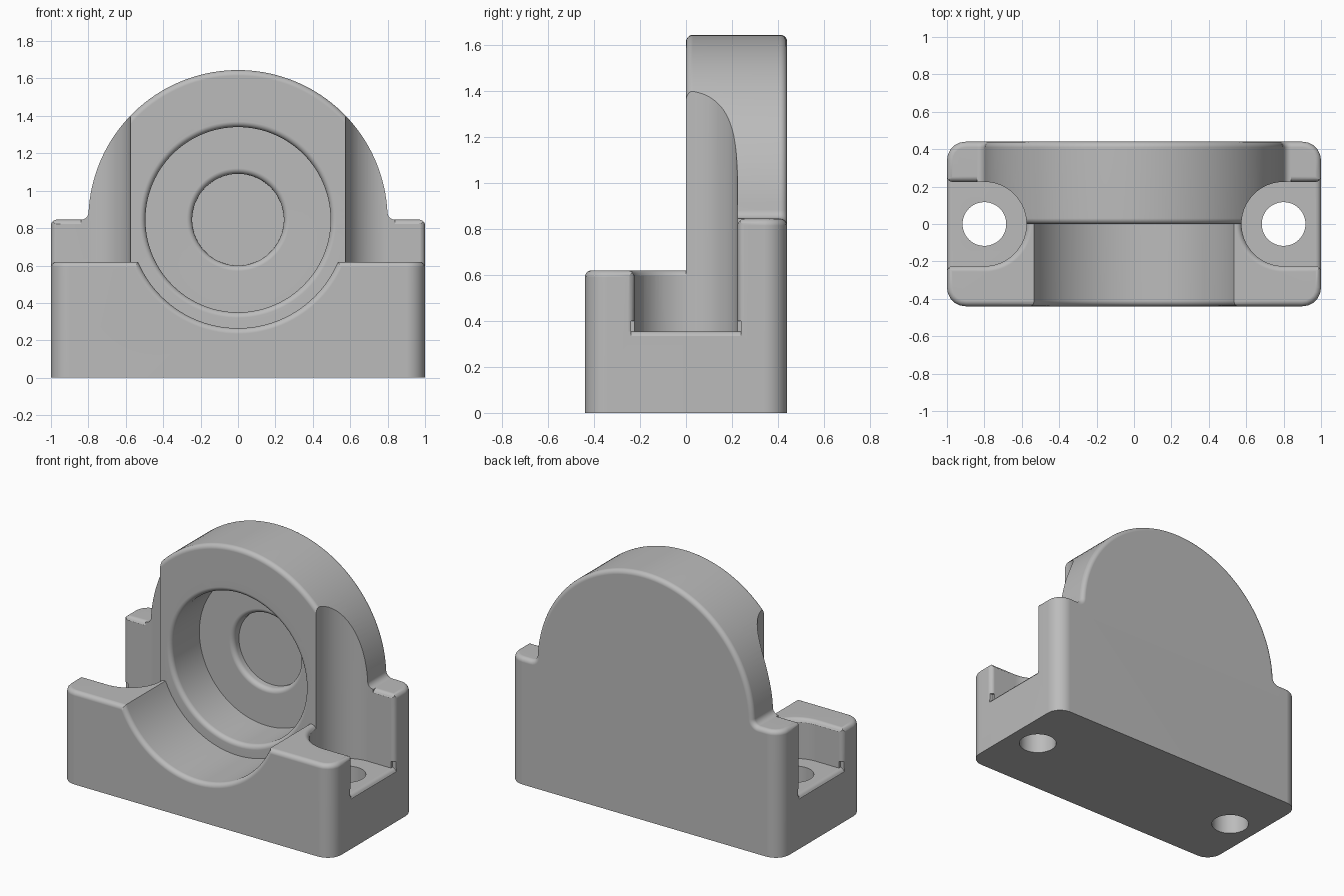
import bpy, bmesh
from math import sin, cos, radians, atan2, sqrt, degrees

cube = bpy.data.objects.get("Cube")
if cube:
    bpy.data.objects.remove(cube, do_unlink=True)

AXIS_Z = 0.845      # height of the bore axis and of the rear shoulders
DECK_Z = 0.62       # top of the front cradle
FLOOR_Z = 0.355     # bolt seat height
HALF_Y = 0.44
DISC_R = 0.8
BOLT_X, NOTCH_R, HOLE_R = 0.8, 0.225, 0.117
F = 0.03            # edge fillet

grey = bpy.data.materials.new("plain grey")
grey.use_nodes = True
grey.diffuse_color = (0.5, 0.5, 0.5, 1)
grey.node_tree.nodes["Principled BSDF"].inputs["Base Color"].default_value = (0.5, 0.5, 0.5, 1)


def arc(cx, cy, r, a0, a1, n):
    steps = [radians(a0 + (a1 - a0) * i / n) for i in range(n + 1)]
    return [(cx + r * cos(a), cy + r * sin(a)) for a in steps]


def loft(name, loops, edge_rules=()):
    """Skin equal-length loops, cap both ends, then fillet edges by rule."""
    bm = bmesh.new()
    rings = [[bm.verts.new(p) for p in loop] for loop in loops]
    n = len(rings[0])
    for a, b in zip(rings, rings[1:]):
        for i in range(n):
            j = (i + 1) % n
            bm.faces.new((a[i], a[j], b[j], b[i]))
    bm.faces.new(rings[0])
    bm.faces.new(rings[-1])
    bmesh.ops.recalc_face_normals(bm, faces=bm.faces[:])
    for size, rule in edge_rules:
        bm.normal_update()
        edges = [e for e in bm.edges if e.calc_face_angle(0) > 0.6
                 and rule((e.verts[0].co + e.verts[1].co) / 2)]
        bmesh.ops.bevel(bm, geom=edges, offset=size, offset_type='OFFSET', segments=5,
                        profile=0.5, affect='EDGES', clamp_overlap=False)
    bmesh.ops.recalc_face_normals(bm, faces=bm.faces[:])
    mesh = bpy.data.meshes.new(name)
    bm.to_mesh(mesh)
    bm.free()
    mesh.materials.append(grey)
    obj = bpy.data.objects.new(name, mesh)
    bpy.context.collection.objects.link(obj)
    return obj


def combine(target, other, operation):
    other.hide_render = True
    mod = target.modifiers.new("combine", 'BOOLEAN')
    mod.operation, mod.solver, mod.object = operation, 'EXACT', other
    bpy.context.view_layer.objects.active = target
    bpy.ops.object.modifier_apply(modifier=mod.name)
    bpy.data.objects.remove(other, do_unlink=True)


def is_corner(m):
    return abs(m.x) > 0.99 and abs(m.y) > HALF_Y - 0.01 and 0.1 < m.z < 0.6


# Rear wall: round-topped plate blending into square shoulders
blend = 0.04
blend_x = sqrt((DISC_R + blend) ** 2 - blend ** 2)
tilt = degrees(atan2(blend, blend_x))
right = [(1, 0), (1, AXIS_Z)]
right += arc(blend_x, AXIS_Z + blend, blend, 270, 180 + tilt, 6)
right += arc(0, AXIS_Z, DISC_R, tilt, 90, 36)[1:]
outline = right + [(-x, z) for x, z in reversed(right[:-1])]
body = loft("bearing_housing", [[(x, y, z) for x, z in outline] for y in (0, HALF_Y)],
            [(0.1, is_corner), (F, lambda m: m.z > 0.01)])

# Front block, overlapping into the rear wall
plan = [(-1, -HALF_Y), (1, -HALF_Y), (1, 0.1), (-1, 0.1)]
block = loft("front_block", [[(x, y, z) for x, y in plan] for z in (0, DECK_Z)],
             [(0.1, is_corner), (F, lambda m: m.z > DECK_Z - 0.01 and m.y < 0.09)])
combine(body, block, 'UNION')

# Cradle, stepped bore and shallow centre recess as one turned cutter
turned = [(0.61, -0.5)]
turned += arc(0.61, -HALF_Y + F, F, 270, 180, 5)
turned += [(0.58, 0)]
turned += arc(0.525, F, F, 270, 180, 5)
turned += [(0.495, 0.3)]
turned += arc(0.275, 0.3 + F, F, 270, 180, 5)
turned += [(0.245, 0.36)]
rings = [[(px, y, pz) for px, pz in arc(0, AXIS_Z, r, 0, 360, 112)[:-1]] for r, y in turned]
combine(body, loft("bore_cutter", rings), 'DIFFERENCE')

# Bolt seats on both sides
for s in (-1, 1):
    # open-ended slot, flared at the outer side
    lower = arc(BOLT_X, 0, NOTCH_R, 180, 270, 20)
    lower += arc(1 - F, -NOTCH_R - F, F, 90, 0, 5) + [(1.1, -NOTCH_R - F)]
    slot = lower + [(x, -y) for x, y in reversed(lower[1:])]
    combine(body, loft("slot_cutter", [[(s * x, y, z) for x, y in slot]
                                       for z in (FLOOR_Z, 2)]), 'DIFFERENCE')

    # bolt hole
    hole = arc(BOLT_X, 0, HOLE_R, 0, 360, 48)[:-1]
    combine(body, loft("hole_cutter", [[(s * x, y, z) for x, y in hole]
                                       for z in (-0.1, 0.5)]), 'DIFFERENCE')

    # rounded lip of the slot on the front deck
    lip = [(-0.02, DECK_Z - 0.05)]
    lip += arc(F, DECK_Z - F, F, 160, 90, 4) + [(F, DECK_Z + 0.05)]
    rings = []
    for grow, z in lip:
        quarter = arc(BOLT_X, 0, NOTCH_R + grow, 180, 270, 20)
        quarter += [(1.1, -NOTCH_R - grow), (1.1, 0)]
        rings.append([(s * x, y, z) for x, y in quarter])
    combine(body, loft("deck_lip_cutter", rings), 'DIFFERENCE')

    # rounded lip on the rear shoulder
    lip = [(NOTCH_R - 0.02, AXIS_Z - 0.05)]
    lip += arc(NOTCH_R + F, AXIS_Z - F, F, 160, 90, 4)
    lip += [(NOTCH_R + F, 0.9), (NOTCH_R - 0.02, 0.9)]
    combine(body, loft("shoulder_lip_cutter", [[(s * x, y, z) for y, z in lip]
                                               for x in (0.84, 1.1)]), 'DIFFERENCE')

    # rounded outer edge of the seat floor
    lip = [(1.05, FLOOR_Z - 0.05)] + arc(1 - F, FLOOR_Z - F, F, 20, 90, 4)
    lip += [(1 - F, 0.4), (1.05, 0.4)]
    combine(body, loft("seat_edge_cutter", [[(s * x, y, z) for x, z in lip]
                                            for y in (-0.24, 0.24)]), 'DIFFERENCE')

# Smooth shading with crisp edges kept
bpy.ops.object.select_all(action='DESELECT')
body.select_set(True)
bpy.context.view_layer.objects.active = body
bpy.ops.object.shade_smooth_by_angle(angle=radians(32))
weighted = body.modifiers.new("even_shading", 'WEIGHTED_NORMAL')
weighted.keep_sharp = True
